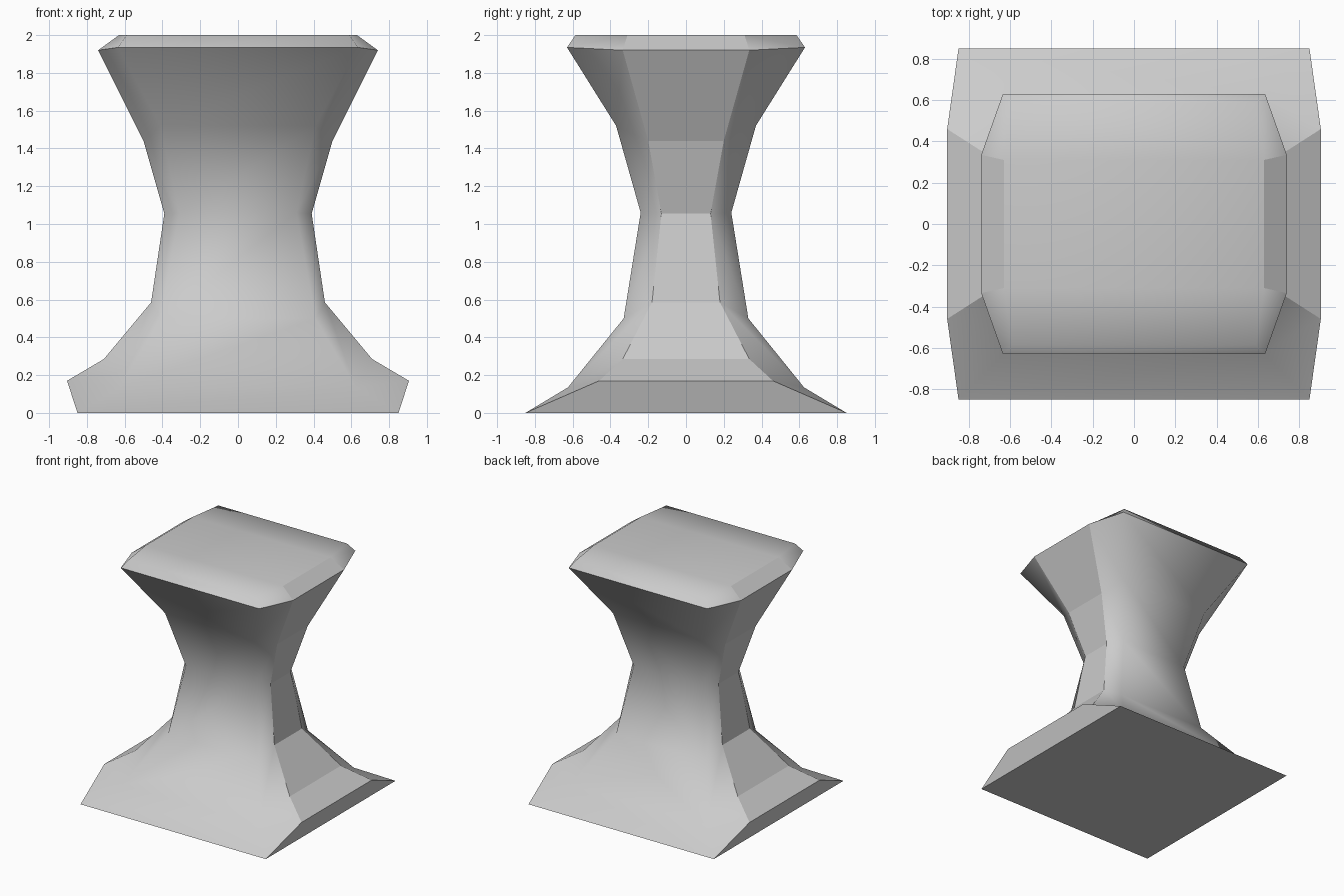
import bpy, bmesh

if "Cube" in bpy.data.objects:
    bpy.data.objects.remove(bpy.data.objects["Cube"])

# (x, y, z) corner points of the front/back strips and of the side strips, bottom to top
FRONT = [(.85, .85, 0), (.625, .625, .135), (.41, .33, .50), (.31, .24, 1.06),
         (.41, .37, 1.52), (.635, .63, 1.935), (.59, .585, 2)]
SIDE = [(.905, .46, .17), (.71, .335, .285), (.46, .18, .585), (.39, .13, 1.055),
        (.50, .20, 1.44), (.74, .335, 1.92), (.63, .31, 2)]

bm = bmesh.new()
signs = [(sx, sy) for sx in (-1, 1) for sy in (-1, 1)]


def column(points, s):
    return [bm.verts.new((x * s[0], y * s[1], z)) for x, y, z in points]


F = {s: column(FRONT, s) for s in signs}
S = {s: [F[s][0]] + column(SIDE, s) for s in signs}


def face(verts, smooth=True):
    f = bm.faces.new(verts)
    f.smooth = smooth
    return f


# front and back curved strips, flat left and right strips
for k in (-1, 1):
    a, b = F[(-1, k)], F[(1, k)]
    for i in range(len(a) - 1):
        face((a[i], b[i], b[i + 1], a[i + 1]))
    a, b = S[(k, -1)], S[(k, 1)]
    for i in range(len(a) - 1):
        face((a[i], b[i], b[i + 1], a[i + 1]), False)

# corner strips; the side has one extra level near the foot
for s in signs:
    f, d = F[s], S[s]
    face((f[0], d[1], f[1]))
    face((f[1], d[1], d[2]))
    for i in range(1, 6):
        face((f[i], d[i + 1], d[i + 2], f[i + 1]))

# seat top in three panels, flat base
for k in (-1, 1):
    face((F[(-1, k)][6], F[(1, k)][6], S[(1, k)][7], S[(-1, k)][7]))
ring = [(-1, -1), (1, -1), (1, 1), (-1, 1)]
face([S[s][7] for s in ring])
face([F[s][0] for s in ring], False)

bmesh.ops.recalc_face_normals(bm, faces=bm.faces)

# crisp rim under the seat top
rim = {v for s in signs for v in (F[s][5], S[s][6])}
for e in bm.edges:
    if e.verts[0] in rim and e.verts[1] in rim:
        e.smooth = False

mesh = bpy.data.meshes.new("stool")
bm.to_mesh(mesh)
bm.free()
bpy.context.collection.objects.link(bpy.data.objects.new("stool", mesh))
